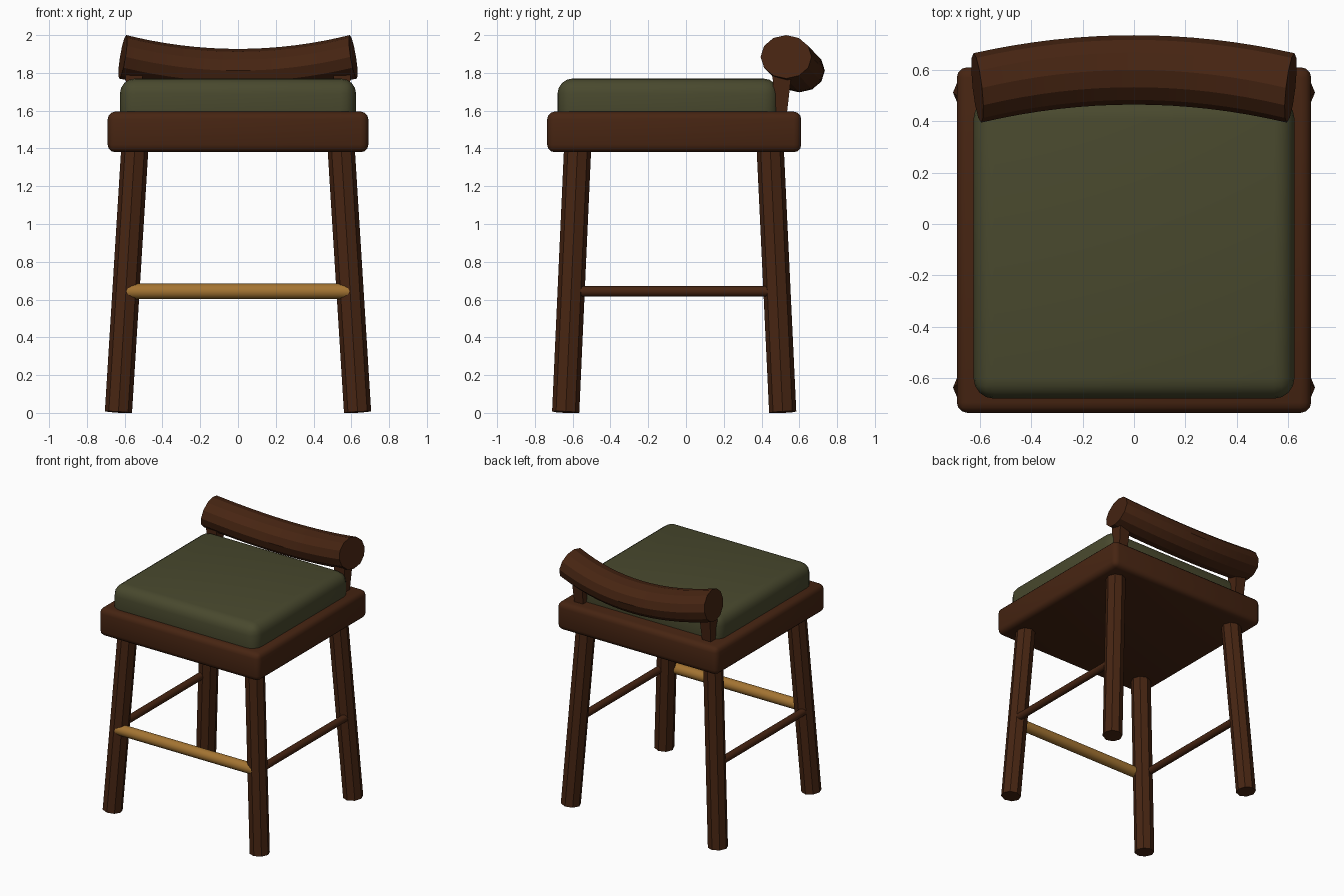
import bpy, bmesh, math
from mathutils import Vector

default_cube = bpy.data.objects.get("Cube")
if default_cube:
    bpy.data.objects.remove(default_cube, do_unlink=True)


def material(name, color):
    mat = bpy.data.materials.new(name)
    mat.use_nodes = True
    mat.diffuse_color = (*color, 1)
    mat.node_tree.nodes["Principled BSDF"].inputs["Base Color"].default_value = (*color, 1)
    return mat


wood = material("dark brown wood", (0.062, 0.018, 0.006))
fabric = material("olive fabric", (0.066, 0.066, 0.027))
brass = material("brass", (0.37, 0.175, 0.032))


def loft(name, mat, rings, sharp=25):
    """Skin a list of equal-sized rings and cap both ends."""
    bm = bmesh.new()
    loops = [[bm.verts.new(p) for p in ring] for ring in rings]
    n = len(loops[0])
    for a, b in zip(loops, loops[1:]):
        for i in range(n):
            j = (i + 1) % n
            bm.faces.new((a[i], a[j], b[j], b[i]))
    bm.faces.new(loops[0][::-1])
    bm.faces.new(loops[-1])
    bmesh.ops.recalc_face_normals(bm, faces=bm.faces[:])
    mesh = bpy.data.meshes.new(name)
    bm.to_mesh(mesh)
    bm.free()
    return finish(name, mat, mesh, sharp)


def finish(name, mat, mesh, sharp):
    mesh.materials.append(mat)
    obj = bpy.data.objects.new(name, mesh)
    bpy.context.collection.objects.link(obj)
    bpy.ops.object.select_all(action="DESELECT")
    obj.select_set(True)
    bpy.context.view_layer.objects.active = obj
    bpy.ops.object.shade_smooth_by_angle(angle=math.radians(sharp))
    return obj


def rounded_box(name, mat, low, high, radius, segments):
    bm = bmesh.new()
    bmesh.ops.create_cube(bm, size=1)
    for v in bm.verts:
        v.co = [high[i] if v.co[i] > 0 else low[i] for i in range(3)]
    bmesh.ops.bevel(bm, geom=bm.edges[:], offset=radius, segments=segments,
                    profile=0.5, affect="EDGES")
    mesh = bpy.data.meshes.new(name)
    bm.to_mesh(mesh)
    bm.free()
    return finish(name, mat, mesh, 40)


def rod(name, mat, start, end, radius, sides, sharp=25):
    start, end = Vector(start), Vector(end)
    axis = (end - start).normalized()
    u = Vector((0, 1, 0)) if abs(axis.x) > 0.5 else Vector((1, 0, 0))
    u = (u - axis * u.dot(axis)).normalized()
    v = axis.cross(u)
    angles = [2 * math.pi * i / sides for i in range(sides)]
    return loft(name, mat, [[c + radius * (u * math.cos(a) + v * math.sin(a)) for a in angles]
                            for c in (start, end)], sharp)


# Seat frame and cushion
rounded_box("seat_frame", wood, (-0.69, -0.735, 1.38), (0.69, 0.61, 1.595), 0.04, 3)
rounded_box("seat_cushion", fabric, (-0.625, -0.68, 1.5), (0.625, 0.49, 1.77), 0.08, 4)

for side, s in (("left", 1), ("right", -1)):
    # Splayed eight-sided legs
    for end, foot_y, top_y in (("front", -0.637, -0.573), ("back", 0.512, 0.445)):
        rod(f"{end}_{side}_leg", wood, (s * 0.633, foot_y, 0.004),
            (s * 0.545, top_y, 1.42), 0.072, 8)
    # Side stretchers
    rod(f"{side}_stretcher", wood, (s * 0.617, -0.605, 0.643),
        (s * 0.617, 0.48, 0.643), 0.028, 12, 40)
    # Flared backrest posts
    rings = []
    for z, y, hx, hy in ((1.55, 0.5, 0.036, 0.03), (1.85, 0.51, 0.048, 0.055)):
        rings.append([(s * 0.55 + i * hx, y + j * hy, z)
                      for i, j in ((-1, -1), (1, -1), (1, 1), (-1, 1))])
    loft(f"{side}_back_post", wood, rings)

# Brass footrest
rod("footrest", brass, (-0.592, -0.638, 0.643), (0.592, -0.638, 0.643), 0.041, 16, 40)

# Backrest roll: oval section swept along an arc that dips and bows backward
rings = []
for k in range(17):
    t = -1 + k / 8
    center_x, center_y, center_z = 0.61 * t, 0.6 - 0.07 * t * t, 1.812 + 0.073 * t * t
    ring = []
    for i in range(12):
        a = 2 * math.pi * i / 12
        dy, dz = 0.135 * math.cos(a), 0.115 * math.sin(a)
        ring.append((center_x + t * (0.11 * dy - 0.16 * dz), center_y + dy, center_z + dz))
    rings.append(ring)
loft("backrest", wood, rings)
